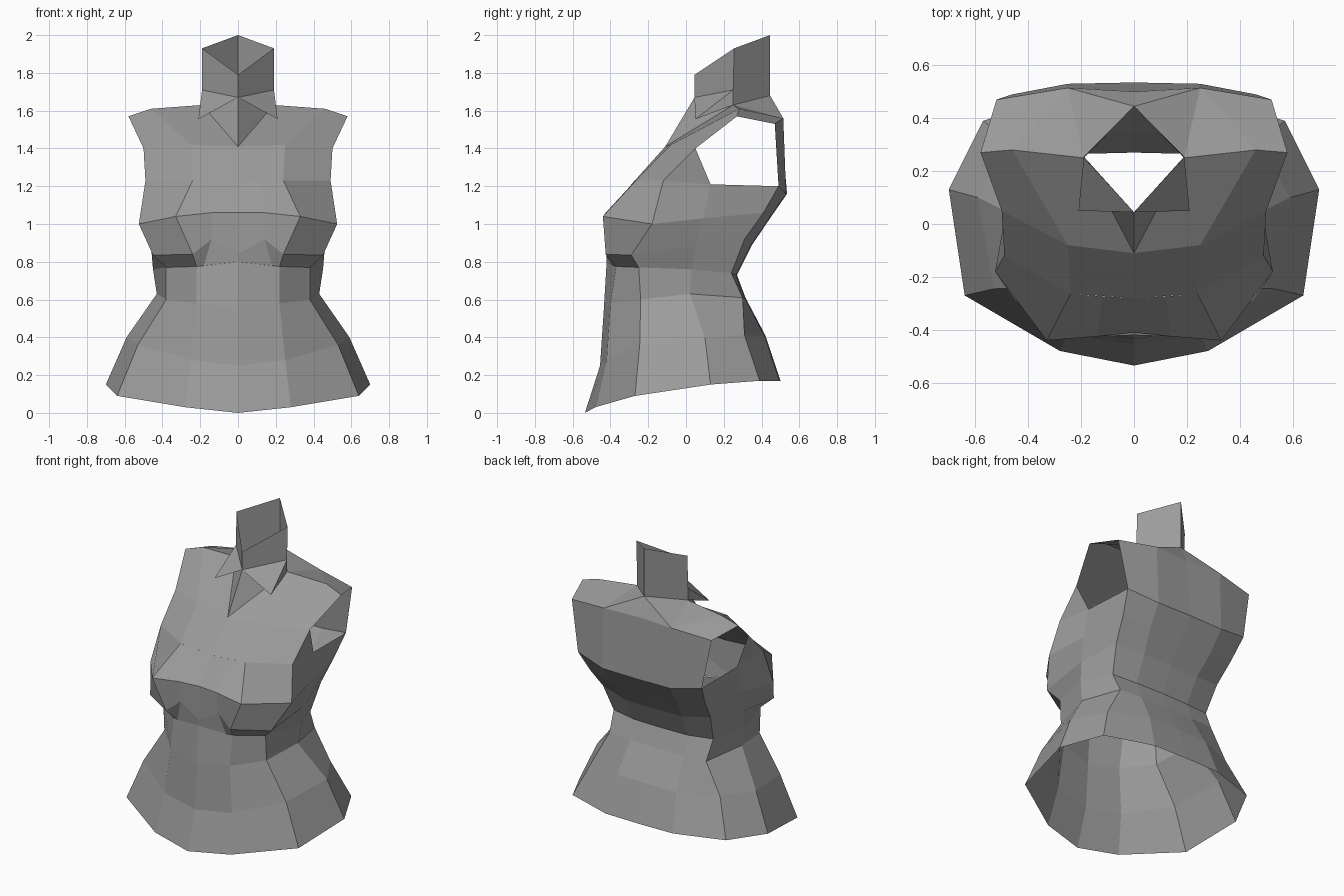
import bpy

if "Cube" in bpy.data.objects:
    bpy.data.objects.remove(bpy.data.objects["Cube"])

cloth = bpy.data.materials.new("dark_grey_cloth")
cloth.diffuse_color = (0.33, 0.33, 0.33, 1)
cloth.use_nodes = True
cloth.node_tree.nodes["Principled BSDF"].inputs["Base Color"].default_value = cloth.diffuse_color


def half_mesh(name, verts, faces):
    """Make half a part on +x and mirror it across the centre plane."""
    me = bpy.data.meshes.new(name)
    me.from_pydata(verts, [], faces)
    me.materials.append(cloth)
    ob = bpy.data.objects.new(name, me)
    bpy.context.collection.objects.link(ob)
    mod = ob.modifiers.new("mirror", "MIRROR")
    mod.use_clip = True
    mod.merge_threshold = 0.002
    return ob


def loft(name, rings):
    """Join stacked half rings that run from centre front to centre back."""
    rings = [r + [(0, r[-1][1] + 0.005, r[-1][2])] for r in rings]
    n = len(rings[0])
    faces = [(i * n + j, i * n + j + 1, (i + 1) * n + j + 1, (i + 1) * n + j)
             for i in range(len(rings) - 1) for j in range(n - 1)]
    return half_mesh(name, [p for r in rings for p in r], faces)


def with_inner(ring, point):
    """Add a cleavage column beside the centre front."""
    return ring[:1] + [point] + ring[1:]


# Rings: centre front, front, front side, side, back side, back
hem = [(0, -.535, 0), (.28, -.48, .03), (.64, -.27, .09),
       (.70, .13, .15), (.57, .39, .17), (.25, .495, .17)]
flare = [(0, -.455, .25), (.25, -.42, .28), (.53, -.245, .36),
         (.59, .10, .40), (.47, .31, .41), (.22, .415, .41)]
hip = [(0, -.435, .55), (.22, -.40, .58), (.38, -.24, .60),
       (.43, .02, .63), (.36, .30, .61), (.20, .31, .61)]
waist = [(0, -.42, .80), (.22, -.37, .775), (.38, -.25, .77),
         (.45, .03, .76), (.37, .24, .74), (.20, .265, .73)]
under_bust = [(0, -.42, .84), (.24, -.425, .84), (.45, -.29, .835),
              (.46, .05, .88), (.40, .31, .92), (.21, .345, .89)]
bust = [(0, -.41, 1.06), (.33, -.44, 1.04), (.525, -.18, 1.0),
        (.475, .09, 1.03), (.43, .41, 1.06), (.24, .44, 1.03)]
chest = [(0, -.28, 1.22), (.24, -.265, 1.23), (.49, -.12, 1.23),
         (.47, .13, 1.21), (.46, .49, 1.20), (.25, .53, 1.16)]

# Flared skirt
loft("skirt", [hem, flare, hip, waist])

# Fitted bodice with the bust line notched at the centre
loft("bodice", [with_inner(waist, (.18, -.385, .78)),
                with_inner(under_bust, (.14, -.41, .92)),
                with_inner(bust, (.14, -.425, 1.06)),
                with_inner(chest, (.12, -.273, 1.225))])

# Front yoke, from the chest over to the shoulder seam
neck = [(0, -.11, 1.41), (.25, -.08, 1.42), (.50, .05, 1.40)]
shoulder = [(.19, .25, 1.63), (.46, .28, 1.61), (.58, .27, 1.57)]
half_mesh("front_yoke", chest[:3] + neck + shoulder + [chest[3]],
          [(0, 1, 4, 3), (1, 2, 5, 4), (3, 4, 7, 6), (4, 5, 8, 7), (2, 9, 5)])

# Back yoke, from the shoulder seam down to the shoulder blades
back_top = [(0, .50, 1.56), (.25, .515, 1.56), (.52, .47, 1.53)]
back_low = [(0, .535, 1.16), chest[5], chest[4]]
nape = (0, .445, 1.68)
half_mesh("back_yoke", shoulder + back_top + back_low + [nape],
          [(2, 1, 4, 5), (1, 0, 4), (0, 9, 4), (9, 3, 4), (3, 6, 7, 4), (4, 7, 8, 5)])

# Standing collar
throat, side_low = (0, .045, 1.67), (.19, .25, 1.71)
half_mesh("collar", [throat, side_low, nape,
                     (0, .045, 1.79), (.19, .255, 1.93), (0, .445, 2.0), shoulder[0]],
          [(0, 1, 4, 3), (1, 2, 5, 4), (1, 6, 2)])

# Throat panel filling the V neckline
half_mesh("throat_panel", [throat, neck[0], shoulder[0]], [(0, 1, 2)])

# Pointed collar flaps
half_mesh("collar_flap", [throat, (.21, .05, 1.555), shoulder[0], side_low],
          [(0, 1, 3), (1, 2, 3)])
